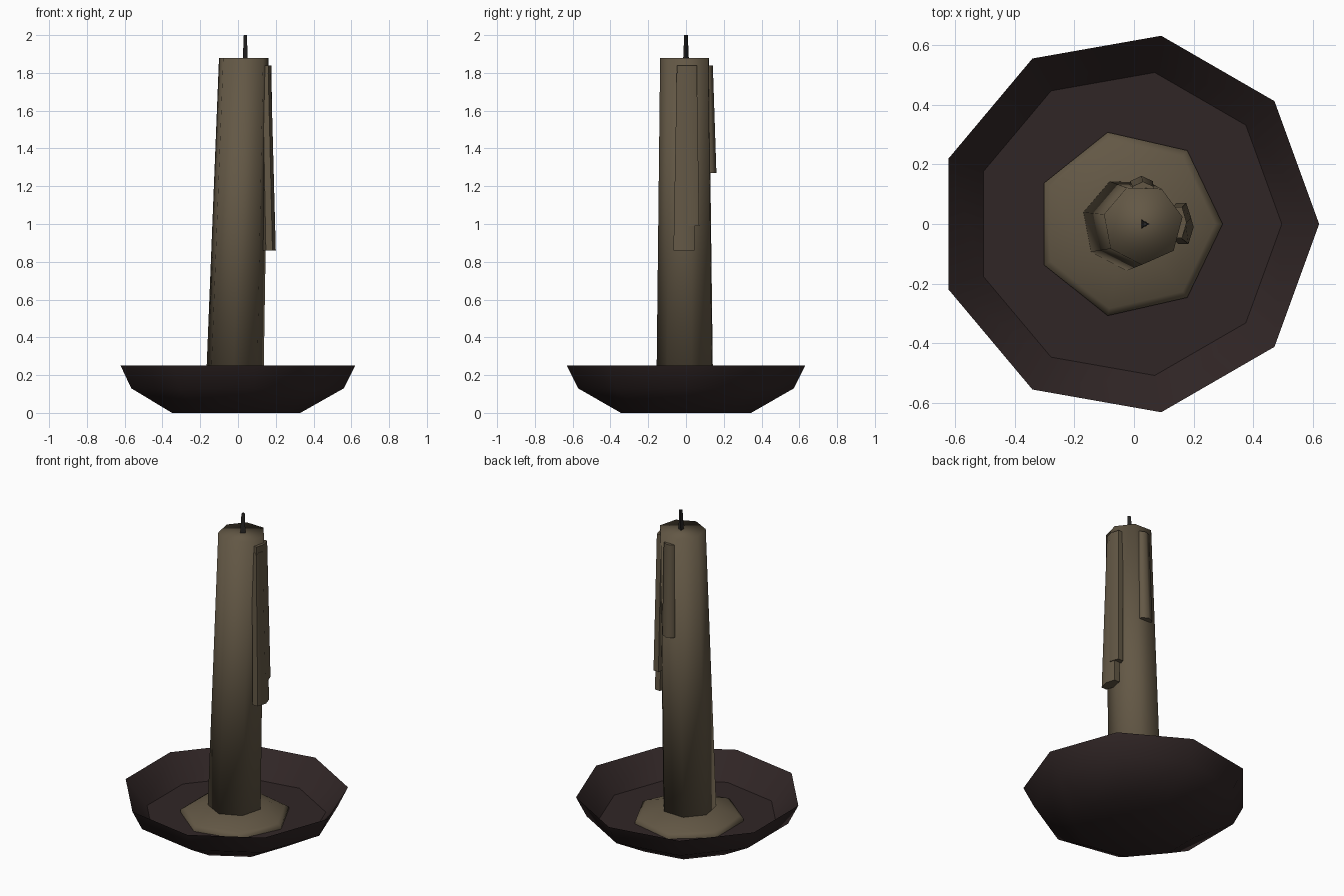
import bpy, bmesh, math

if "Cube" in bpy.data.objects:
    bpy.data.objects.remove(bpy.data.objects["Cube"])


def material(name, rgb):
    m = bpy.data.materials.new(name)
    m.diffuse_color = (*rgb, 1)
    m.use_nodes = True
    m.node_tree.nodes["Principled BSDF"].inputs["Base Color"].default_value = m.diffuse_color
    return m


WAX = material("tallow wax", (0.125, 0.097, 0.060))
IRON = material("dark brown iron", (0.030, 0.019, 0.019))
CHAR = material("charred wick", (0.02, 0.019, 0.018))


def loft(name, rings, sides, mat, phase=0.0, smooth=180):
    """Skin rings given as (cx, cy, z, rx, ry), closing both ends."""
    bm = bmesh.new()
    loops = []
    for cx, cy, z, rx, ry in rings:
        angles = [phase + math.tau * i / sides for i in range(sides)]
        loops.append([bm.verts.new((cx + rx * math.cos(a), cy + ry * math.sin(a), z))
                      for a in angles])
    for low, high in zip(loops, loops[1:]):
        for i in range(sides):
            j = (i + 1) % sides
            bm.faces.new((low[i], low[j], high[j], high[i]))
    bm.faces.new(loops[0][::-1])
    bm.faces.new(loops[-1])
    bmesh.ops.recalc_face_normals(bm, faces=bm.faces)
    mesh = bpy.data.meshes.new(name)
    bm.to_mesh(mesh)
    bm.free()
    mesh.materials.append(mat)
    obj = bpy.data.objects.new(name, mesh)
    bpy.context.collection.objects.link(obj)
    bpy.ops.object.select_all(action='DESELECT')
    obj.select_set(True)
    bpy.context.view_layer.objects.active = obj
    if smooth >= 180:
        bpy.ops.object.shade_smooth()
    elif smooth > 0:
        bpy.ops.object.shade_smooth_by_angle(angle=math.radians(smooth))
    return obj


# Nine-sided dish: outside up to the rim, then down to the inner floor
dish = [(0.35, 0.0), (0.58, 0.13), (0.64, 0.25), (0.515, 0.10)]
loft("dish", [(-0.02, 0, z, r, r) for r, z in dish], 9, IRON, smooth=45)

# Melted wax around the foot of the candle
pool = [(0.315, 0.09), (0.315, 0.115), (0.29, 0.13), (0.17, 0.17)]
loft("wax_pool", [(-0.018, 0, z, r, r) for r, z in pool], 7, WAX, smooth=60)

# Leaning, tapered candle
loft("candle", [(-0.02, 0, 0.10, 0.157, 0.157), (0.03, -0.002, 1.88, 0.135, 0.135)],
     7, WAX, phase=math.radians(11))

# Wax drips: two on the right, one at the back
loft("long_drip", [(0.165, -0.01, 0.86, 0.035, 0.065), (0.145, -0.01, 1.80, 0.030, 0.045)],
     6, WAX, smooth=70)
loft("middle_drip", [(0.158, 0.02, 0.99, 0.034, 0.058), (0.146, 0.005, 1.84, 0.030, 0.060)],
     6, WAX, smooth=70)
loft("back_drip", [(0.025, 0.125, 1.27, 0.045, 0.036), (0.03, 0.11, 1.84, 0.040, 0.032)],
     6, WAX, phase=math.radians(30), smooth=70)

# Three-sided wick
loft("wick", [(0.034, 0, 1.86, 0.018, 0.018), (0.036, 0, 2.0, 0.011, 0.011)],
     3, CHAR, smooth=30)
